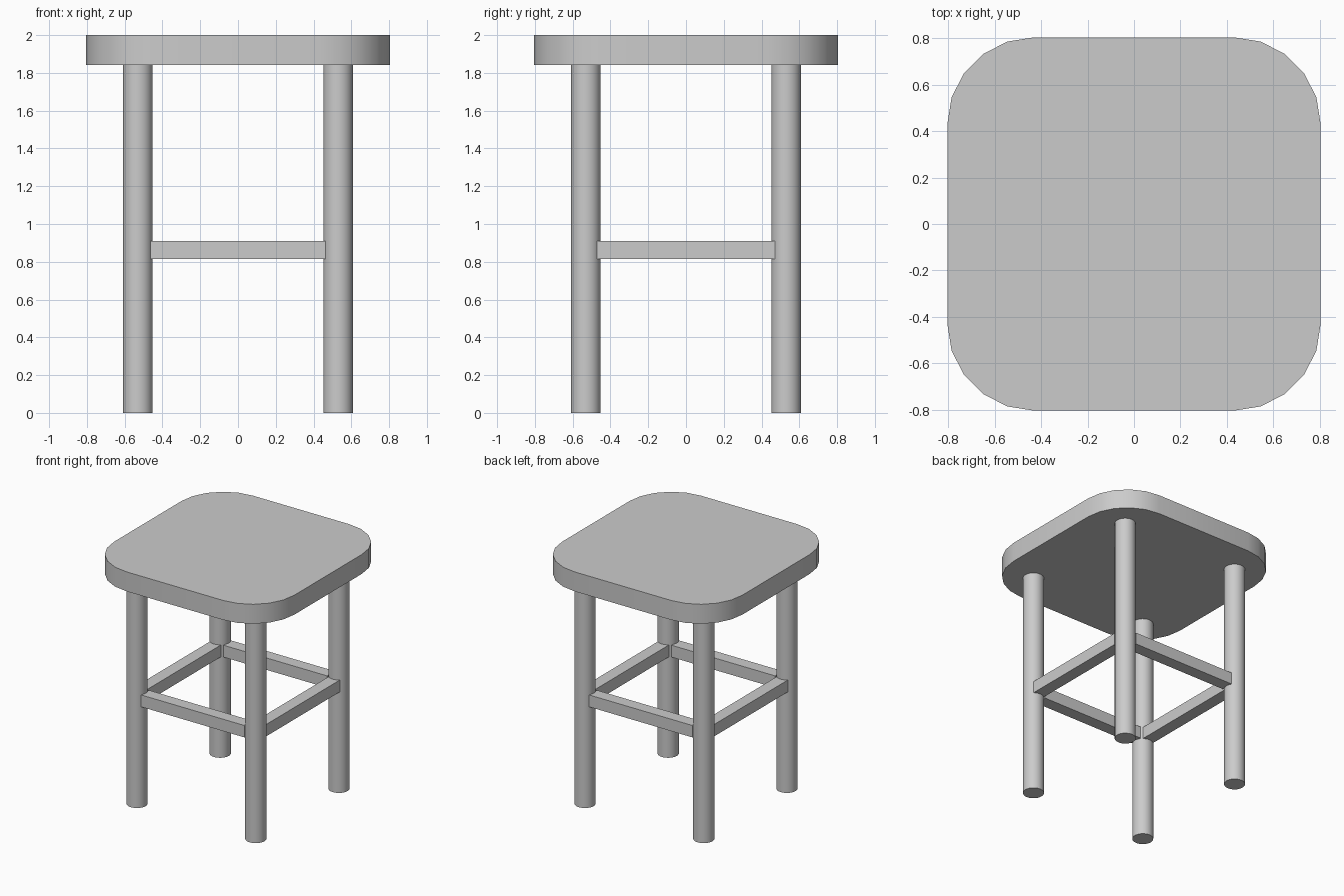
import bpy, bmesh, math

if "Cube" in bpy.data.objects:
    bpy.data.objects.remove(bpy.data.objects["Cube"])

SEAT_BOTTOM, TOP = 1.843, 2.0
LEG = 0.53          # leg centre offset from the axes
RAIL_Z = 0.863      # rail centre height


def rounded_square(half, radius, steps):
    """Outline of a square with faceted round corners."""
    c = half - radius
    pts = []
    for q, (sx, sy) in enumerate(((1, 1), (-1, 1), (-1, -1), (1, -1))):
        for i in range(steps + 1):
            a = math.pi / 2 * (q + i / steps)
            pts.append((sx * c + radius * math.cos(a), sy * c + radius * math.sin(a)))
    return pts


def smooth(obj):
    bpy.ops.object.select_all(action='DESELECT')
    obj.select_set(True)
    bpy.context.view_layer.objects.active = obj
    bpy.ops.object.shade_smooth_by_angle(angle=math.radians(30))


def add_rail(name, location, size):
    bpy.ops.mesh.primitive_cube_add(size=1, location=location)
    rail = bpy.context.object
    rail.name = name
    rail.scale = size
    bpy.ops.object.transform_apply(location=False, rotation=False, scale=True)


# Seat: rounded-square slab
bm = bmesh.new()
face = bm.faces.new([bm.verts.new((x, y, SEAT_BOTTOM)) for x, y in rounded_square(0.805, 0.375, 5)])
ext = bmesh.ops.extrude_face_region(bm, geom=[face], use_keep_orig=True)
top = [v for v in ext["geom"] if isinstance(v, bmesh.types.BMVert)]
bmesh.ops.translate(bm, verts=top, vec=(0, 0, TOP - SEAT_BOTTOM))
bmesh.ops.recalc_face_normals(bm, faces=bm.faces)
mesh = bpy.data.meshes.new("seat")
bm.to_mesh(mesh)
bm.free()
seat = bpy.data.objects.new("seat", mesh)
bpy.context.collection.objects.link(seat)
smooth(seat)

# Four round legs
for sy, depth_name in ((-1, "front"), (1, "back")):
    for sx, side_name in ((-1, "left"), (1, "right")):
        bpy.ops.mesh.primitive_cylinder_add(vertices=32, radius=0.078, depth=SEAT_BOTTOM,
                                            location=(sx * LEG, sy * LEG, SEAT_BOTTOM / 2))
        leg = bpy.context.object
        leg.name = f"{depth_name}_{side_name}_leg"
        smooth(leg)

# Square rails between the legs
for s, x_name, y_name in ((-1, "front", "left"), (1, "back", "right")):
    add_rail(f"{x_name}_rail", (0, s * 0.525, RAIL_Z), (0.925, 0.1, 0.096))
    add_rail(f"{y_name}_rail", (s * 0.53, 0, RAIL_Z), (0.1, 0.945, 0.096))
